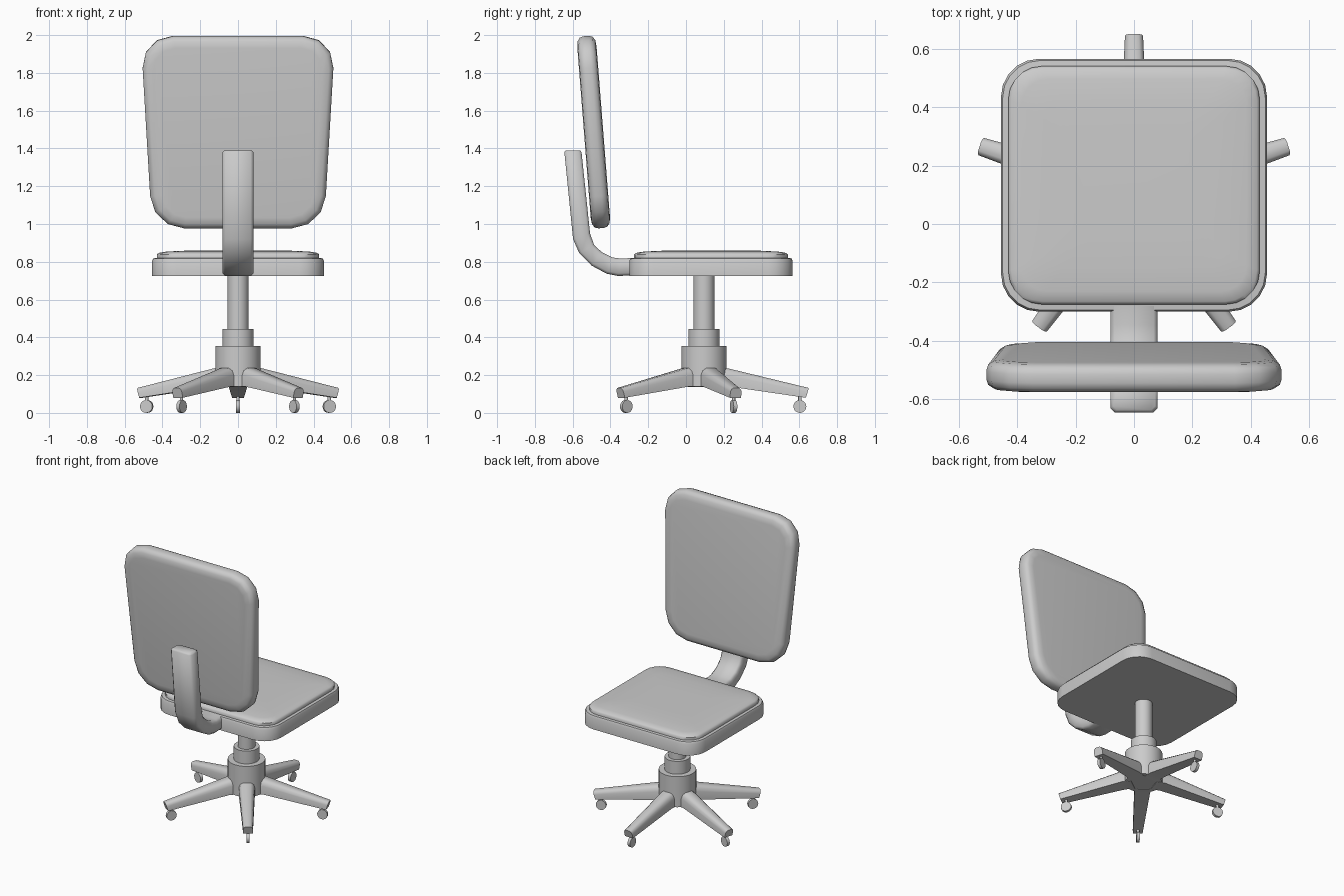
import bpy, bmesh, math
from mathutils import Vector, Matrix

if "Cube" in bpy.data.objects:
    bpy.data.objects.remove(bpy.data.objects["Cube"])

CY = 0.095  # y of the column axis


def finish(name, bm, angle=40):
    bmesh.ops.recalc_face_normals(bm, faces=bm.faces)
    me = bpy.data.meshes.new(name)
    bm.to_mesh(me)
    bm.free()
    ob = bpy.data.objects.new(name, me)
    bpy.context.collection.objects.link(ob)
    bpy.ops.object.select_all(action='DESELECT')
    ob.select_set(True)
    bpy.context.view_layer.objects.active = ob
    bpy.ops.object.shade_smooth_by_angle(angle=math.radians(angle))
    return ob


def loft(name, rings, angle=40):
    """Skin a stack of equal-length closed rings and cap both ends."""
    bm = bmesh.new()
    vs = [[bm.verts.new(p) for p in r] for r in rings]
    n = len(vs[0])
    for a, b in zip(vs, vs[1:]):
        for i in range(n):
            j = (i + 1) % n
            bm.faces.new((a[i], a[j], b[j], b[i]))
    bm.faces.new(vs[0][::-1])
    bm.faces.new(vs[-1])
    return finish(name, bm, angle)


def rounded(hx_low, hx_high, lo, hi, r, seg):
    """Rounded trapezoid outline; the half width changes from lo to hi."""
    pts = []
    for cx, cy, a0 in ((1, 1, 0), (-1, 1, 90), (-1, -1, 180), (1, -1, 270)):
        for k in range(seg + 1):
            a = math.radians(a0 + 90 * k / seg)
            v = (hi - r if cy > 0 else lo + r) + r * math.sin(a)
            h = hx_low + (hx_high - hx_low) * (v - lo) / (hi - lo)
            pts.append((cx * (h - r) + r * math.cos(a), v))
    return pts


# Seat: slab with a step and a gently crowned cushion
def seat_ring(inset, z):
    r = max(0.13 - inset * 0.6, 0.06)
    return [(x, y, z) for x, y in rounded(0.455 - inset, 0.455 - inset,
                                          -0.30 + inset, 0.565 - inset, r, 5)]


loft("seat", [seat_ring(i, z) for i, z in (
    (0.0, 0.725), (0.0, 0.805), (0.006, 0.818), (0.025, 0.82), (0.025, 0.838),
    (0.035, 0.847), (0.07, 0.853), (0.15, 0.858), (0.25, 0.86))], 50)

# Backrest: tapered rounded panel leaning back
tilt = Matrix.Rotation(math.radians(4.5), 4, 'X')


def back_ring(inset, d):
    ring = rounded(0.455 - inset, 0.515 - inset, inset, 1.02 - inset,
                   0.17 - inset * 0.8, 3)
    return [Vector((0, -0.449, 0.978)) + tilt @ Vector((x, d, z)) for x, z in ring]


loft("backrest", [back_ring(i, d) for i, d in (
    (0.06, -0.051), (0.025, -0.047), (0.006, -0.034), (0.0, -0.015),
    (0.0, 0.015), (0.006, 0.034), (0.025, 0.047), (0.06, 0.051))], 50)

# Bracket: curved bar from the seat up behind the backrest
outer = [(-0.28, 0.728), (-0.36, 0.725), (-0.42, 0.737), (-0.50, 0.78),
         (-0.565, 0.845), (-0.598, 0.92), (-0.644, 1.38), (-0.636, 1.39)]
inner = [(-0.28, 0.82), (-0.345, 0.817), (-0.39, 0.823), (-0.445, 0.85),
         (-0.487, 0.89), (-0.508, 0.95), (-0.553, 1.38), (-0.561, 1.39)]
rings = []
for k, (o, i) in enumerate(zip(outer, inner)):
    o, i = Vector(o), Vector(i)
    c = (i - o).normalized() * 0.014
    w = 0.072 if k == len(outer) - 1 else 0.081
    rings.append([(x, *p) for x, p in (
        (-w + 0.014, o), (w - 0.014, o), (w, o + c), (w, i - c),
        (w - 0.014, i), (-w + 0.014, i), (-w, i - c), (-w, o + c))])
loft("back_bracket", rings, 50)


# Column: three stacked cylinders
def cylinder(name, r, z0, z1):
    bm = bmesh.new()
    bmesh.ops.create_cone(bm, cap_ends=True, segments=32, radius1=r, radius2=r,
                          depth=z1 - z0,
                          matrix=Matrix.Translation((0, CY, (z0 + z1) / 2)))
    finish(name, bm)


cylinder("base_hub", 0.12, 0.14, 0.355)
cylinder("column_sleeve", 0.082, 0.355, 0.445)
cylinder("gas_lift", 0.056, 0.445, 0.73)


# Five tapered legs with casters
def leg_ring(r_top, r_bot, w, z_top, z_bot):
    h = z_top - z_bot
    prof = ((-w, 0), (w, 0), (w, 0.6), (w * 0.85, 0.85), (w * 0.5, 1),
            (-w * 0.5, 1), (-w * 0.85, 0.85), (-w, 0.6))
    return [Vector((x, r_bot + (r_top - r_bot) * t, z_bot + h * t)) for x, t in prof]


for k in range(5):
    m = Matrix.Translation((0, CY, 0)) @ Matrix.Rotation(k * math.tau / 5, 4, 'Z')
    leg = [leg_ring(0.07, 0.07, 0.054, 0.245, 0.137),
           leg_ring(0.13, 0.13, 0.05, 0.235, 0.14),
           leg_ring(0.555, 0.54, 0.031, 0.132, 0.08)]
    loft(f"leg_{k + 1}", [[m @ p for p in r] for r in leg], 45)

    bm = bmesh.new()
    bmesh.ops.create_cone(bm, cap_ends=True, segments=20, radius1=0.034,
                          radius2=0.034, depth=0.02,
                          matrix=m @ Matrix.Translation((0, 0.508, 0.034))
                          @ Matrix.Rotation(math.pi / 2, 4, 'Y'))
    bmesh.ops.create_cone(bm, cap_ends=True, segments=10, radius1=0.009,
                          radius2=0.009, depth=0.06,
                          matrix=m @ Matrix.Translation((0, 0.508, 0.07)))
    finish(f"caster_{k + 1}", bm)
